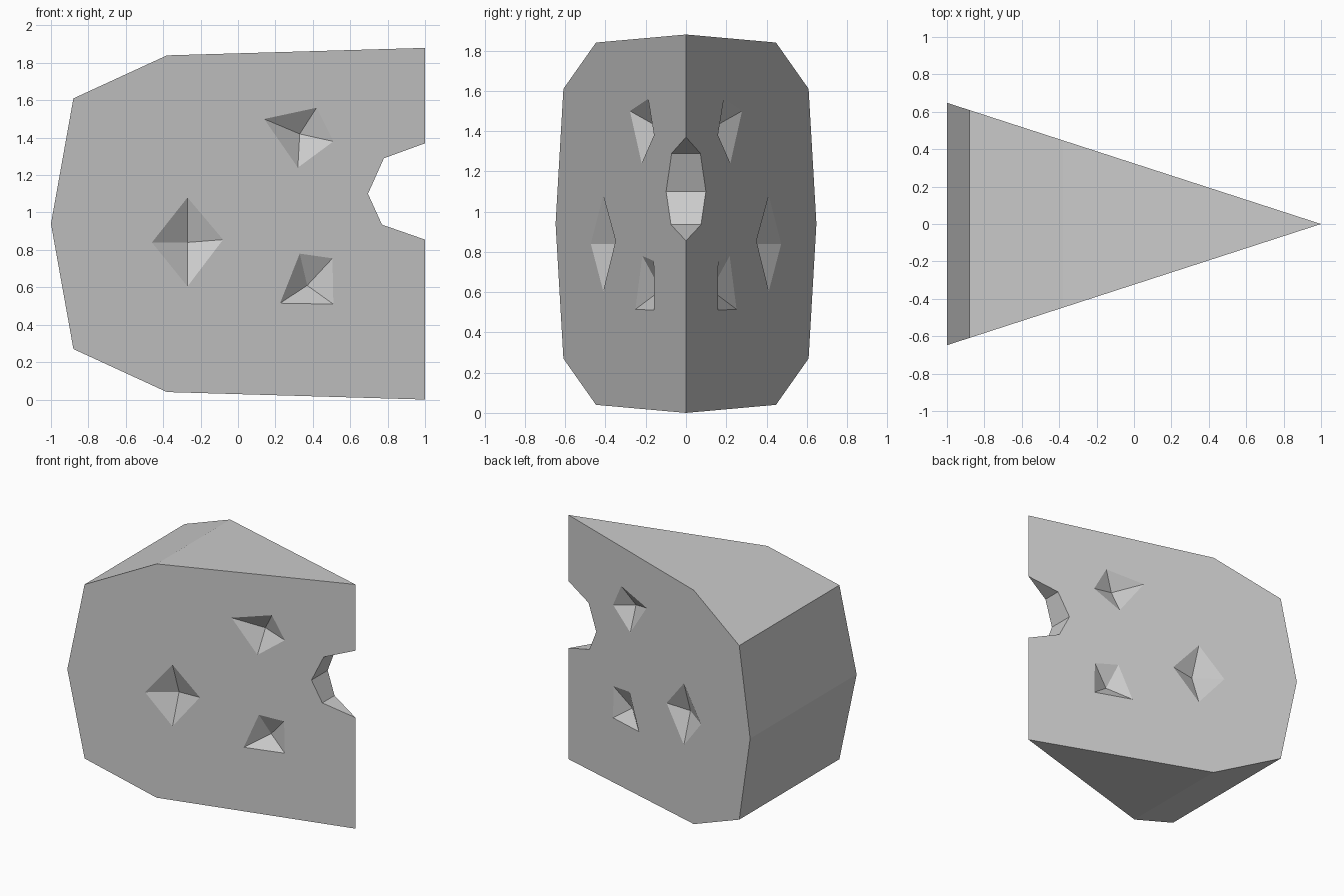
import bpy, bmesh
from mathutils import Vector

cube = bpy.data.objects.get("Cube")
if cube:
    bpy.data.objects.remove(cube)

SLOPE = 0.324       # half-width gained per unit of x away from the sharp edge
HOLE_DEPTH = 0.08


def half_width(x):
    return SLOPE * (1 - x)


def make_object(name, bm):
    bmesh.ops.recalc_face_normals(bm, faces=bm.faces)
    mesh = bpy.data.meshes.new(name)
    bm.to_mesh(mesh)
    bm.free()
    obj = bpy.data.objects.new(name, mesh)
    bpy.context.collection.objects.link(obj)
    return obj


# Wedge: side outline (x, z) with a notch in the sharp edge
outline = [(1, 0), (-0.38, 0.04), (-0.88, 0.27), (-1, 0.94), (-0.88, 1.61),
           (-0.38, 1.84), (1, 1.88), (1, 1.37), (0.78, 1.29), (0.695, 1.1),
           (0.77, 0.935), (1, 0.855)]
bm = bmesh.new()
right = [bm.verts.new((x, -half_width(x), z)) for x, z in outline]
left = [v if v.co.x == 1 else bm.verts.new((v.co.x, -v.co.y, v.co.z)) for v in right]
bm.faces.new(right)
bm.faces.new(left[::-1])
for i in range(len(outline)):
    j = (i + 1) % len(outline)
    ring = list(dict.fromkeys([right[i], right[j], left[j], left[i]]))
    if len(ring) > 2:
        bm.faces.new(ring)
wedge = make_object("wedge", bm)

# Pyramid pits on both sides: deepest point, then rim corners (x, z)
pits = [
    ((-0.27, 0.84), [(-0.27, 1.08), (-0.08, 0.855), (-0.27, 0.605), (-0.46, 0.84)]),
    ((0.33, 1.42), [(0.14, 1.5), (0.42, 1.56), (0.51, 1.38), (0.32, 1.24)]),
    ((0.37, 0.61), [(0.33, 0.78), (0.505, 0.755), (0.51, 0.51), (0.225, 0.515)]),
]
bm = bmesh.new()
for side in (-1, 1):
    for (ax, az), rim in pits:
        tip = Vector((ax, side * (half_width(ax) - HOLE_DEPTH), az))
        apex = bm.verts.new(tip)
        base = []
        for x, z in rim:
            corner = Vector((x, side * half_width(x), z))
            base.append(bm.verts.new(tip + (corner - tip) * 2))
        for i in range(4):
            bm.faces.new((apex, base[i], base[(i + 1) % 4]))
        # Fan the far end so that every cutter face is flat
        cap = bm.verts.new(sum((v.co for v in base), Vector()) / 4)
        for i in range(4):
            bm.faces.new((cap, base[(i + 1) % 4], base[i]))
cutter = make_object("pit_cutter", bm)
cutter.hide_render = True

# Carve the pits and discard the cutter
cut = wedge.modifiers.new("pits", "BOOLEAN")
cut.operation = "DIFFERENCE"
cut.solver = "EXACT"
cut.object = cutter
bpy.context.view_layer.objects.active = wedge
wedge.select_set(True)
bpy.ops.object.modifier_apply(modifier=cut.name)
bpy.data.objects.remove(cutter)

# Plain grey
grey = bpy.data.materials.new("light grey")
grey.use_nodes = True
colour = (0.6, 0.6, 0.6, 1)
grey.diffuse_color = colour
grey.node_tree.nodes["Principled BSDF"].inputs["Base Color"].default_value = colour
wedge.data.materials.clear()
wedge.data.materials.append(grey)
